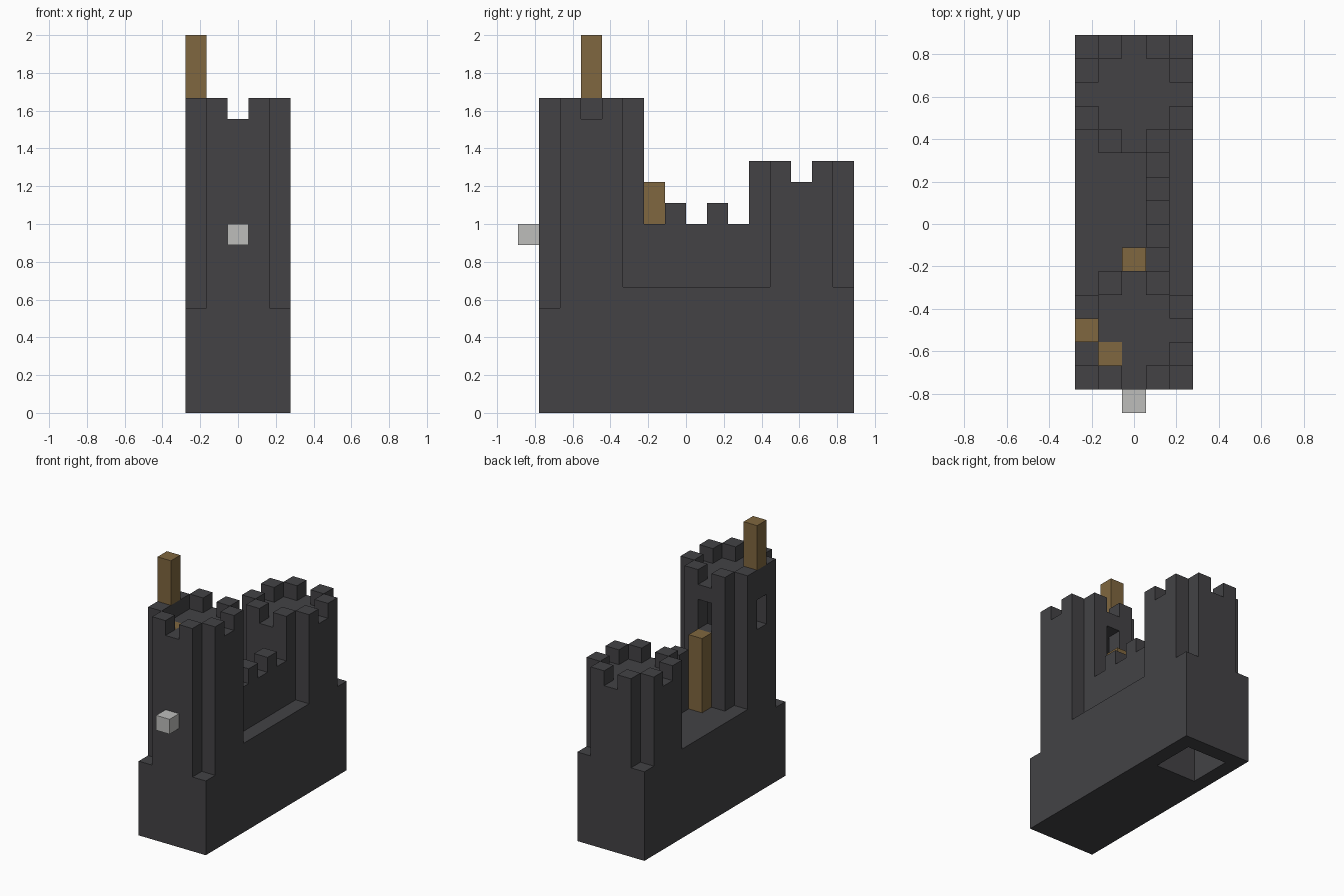
import bpy
import bmesh
from mathutils import Vector

if "Cube" in bpy.data.objects:
    bpy.data.objects.remove(bpy.data.objects["Cube"], do_unlink=True)

UNIT = 1 / 9                      # edge of one building block
ORIGIN = Vector((-2.5, -8, 0))    # lattice corner, in blocks


def material(name, color):
    mat = bpy.data.materials.new(name)
    mat.use_nodes = True
    mat.diffuse_color = (*color, 1)
    bsdf = mat.node_tree.nodes["Principled BSDF"]
    bsdf.inputs["Base Color"].default_value = (*color, 1)
    bsdf.inputs["Roughness"].default_value = 0.9
    return mat


stone = material("dark stone", (0.056, 0.055, 0.060))
wood = material("brown wood", (0.215, 0.135, 0.050))
pale = material("pale grey", (0.51, 0.51, 0.50))

cells = {}       # block position -> part name


def block(xs, ys, zs):
    return [(x, y, z) for x in range(*xs) for y in range(*ys) for z in range(*zs)]


def fill(part, xs, ys, zs):
    cells.update(dict.fromkeys(block(xs, ys, zs), part))


def carve(xs, ys, zs):
    for c in block(xs, ys, zs):
        cells.pop(c, None)


def tower(part, y, bottom, top):
    """Five-block square tower with open corners and battlements."""
    fill(part, (0, 5), (y, y + 5), (bottom, top + 1))
    for cx in (0, 4):
        for cy in (y, y + 4):
            carve((cx, cx + 1), (cy, cy + 1), (bottom, top + 1))
    # sunken roof and the gaps between merlons
    carve((1, 4), (y + 1, y + 4), (top, top + 1))
    carve((2, 3), (y, y + 5), (top, top + 1))
    carve((0, 5), (y + 2, y + 3), (top, top + 1))


# Solid base and the two towers
fill("castle_base", (0, 5), (1, 16), (0, 6))
tower("front_tower", 1, 6, 14)
tower("back_tower", 11, 6, 11)
for x in (0, 4):
    carve((x, x + 1), (1, 2), (5, 6))

# Courtyard wall with merlons
fill("courtyard_wall", (3, 4), (6, 11), (6, 9))
for y in (7, 9):
    fill("courtyard_wall", (3, 4), (y, y + 1), (9, 10))

# Hollow rooms; the back one is open underneath
carve((1, 4), (2, 5), (6, 13))
carve((1, 4), (12, 15), (0, 10))

# Windows of the front tower
carve((0, 1), (3, 4), (11, 13))
carve((2, 3), (5, 6), (11, 13))

# Wooden parts and the front lamp
fill("front_tower", (0, 1), (3, 4), (14, 15))
fill("flag_post", (0, 1), (3, 4), (15, 18))
fill("roof_hatch", (1, 2), (2, 3), (13, 14))
fill("courtyard_post", (2, 3), (6, 7), (6, 11))
fill("front_lamp", (2, 3), (0, 1), (8, 9))

colors = {"flag_post": wood, "roof_hatch": wood,
          "courtyard_post": wood, "front_lamp": pale}


def build(part):
    """Make the exposed faces of one part, merged into large flat faces."""
    bm = bmesh.new()
    for cell, owner in cells.items():
        if owner != part:
            continue
        center = Vector(cell) + Vector((0.5, 0.5, 0.5)) + ORIGIN
        for axis in range(3):
            for sign in (-1, 1):
                n = Vector((0, 0, 0))
                n[axis] = sign
                if tuple(int(c + d) for c, d in zip(cell, n)) in cells:
                    continue
                u = Vector((0, 0, 0))
                u[(axis + 1) % 3] = 1
                v = n.cross(u)
                corners = ((-1, -1), (1, -1), (1, 1), (-1, 1))
                bm.faces.new([bm.verts.new((center + (n + a * u + b * v) / 2) * UNIT)
                              for a, b in corners])
    bmesh.ops.remove_doubles(bm, verts=bm.verts, dist=UNIT / 100)
    bmesh.ops.dissolve_limit(bm, angle_limit=0.01, verts=bm.verts, edges=bm.edges)
    mesh = bpy.data.meshes.new(part)
    bm.to_mesh(mesh)
    bm.free()
    mesh.materials.append(colors.get(part, stone))
    bpy.context.scene.collection.objects.link(bpy.data.objects.new(part, mesh))


for name in sorted(set(cells.values())):
    build(name)
